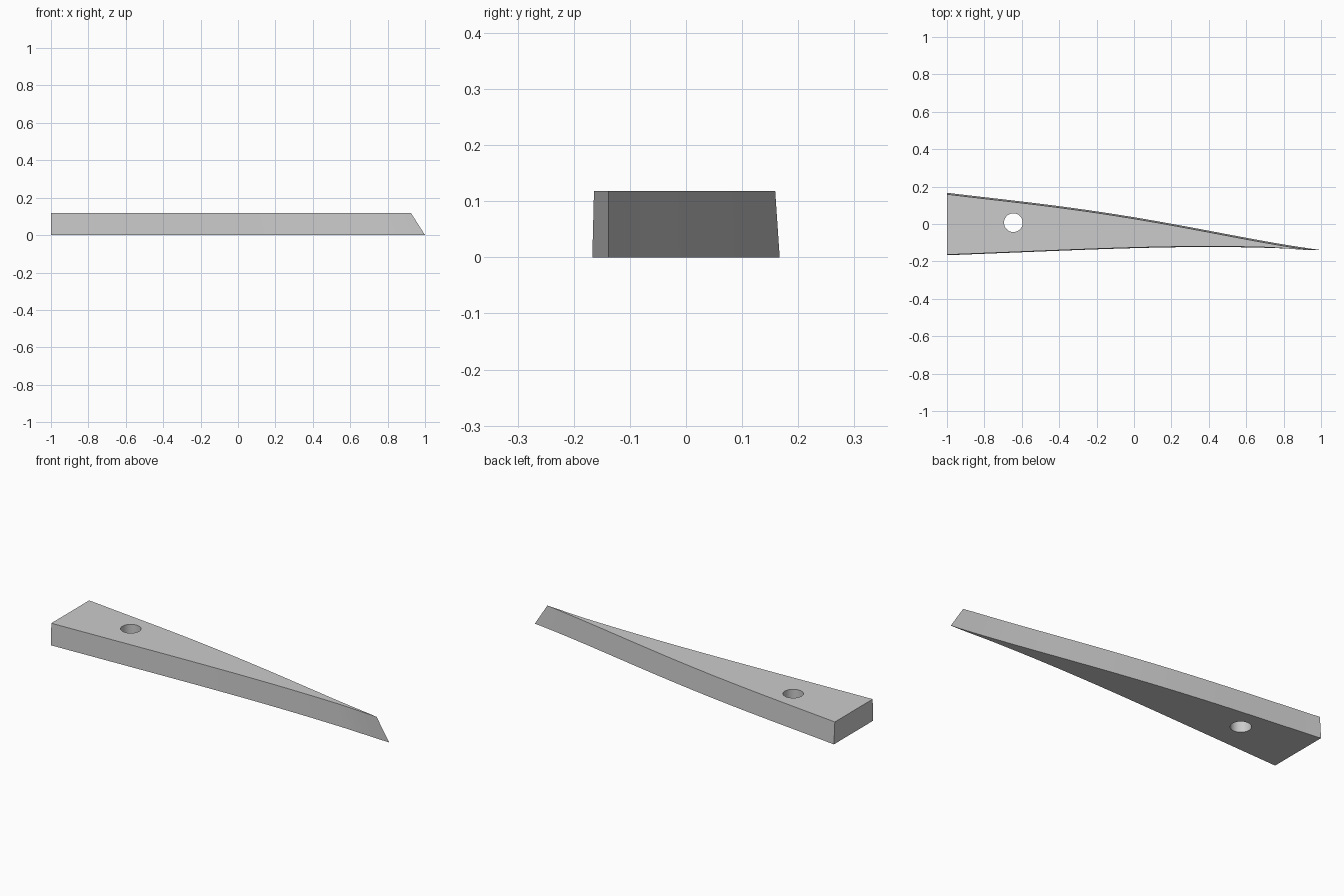
import bpy, bmesh, math

if "Cube" in bpy.data.objects:
    bpy.data.objects.remove(bpy.data.objects["Cube"])

HEIGHT = 0.118
SAMPLES = 32
# front and back edge of the wedge outline: (x, y)
FRONT = [(-1, -.167), (-.5, -.147), (0, -.129), (.4, -.123), (.7, -.127), (1, -.139)]
BACK = [(-1, .167), (-.5, .108), (0, .036), (.4, -.036), (.7, -.092), (1, -.139)]


def curve(points, x):
    """Smooth polynomial through the points."""
    total = 0
    for i, (xi, yi) in enumerate(points):
        term = yi
        for j, (xj, _) in enumerate(points):
            if i != j:
                term *= (x - xj) / (xi - xj)
        total += term
    return total


def outline(tip, front_in, back_in, z):
    """Closed outline, drawn in at the sides and shortened to the tip."""
    xs = [-1 + (tip + 1) * i / SAMPLES for i in range(SAMPLES)]
    tip_y = -.139
    front, back = [], []
    for x in xs:
        f, b = curve(FRONT, x) + front_in, curve(BACK, x) - back_in
        # ease both edges into the shared tip
        w = max(0, (x - tip + .25) / .25) ** 2
        mid = min(f, tip_y) * w + f * (1 - w)
        front.append((x, mid, z))
        back.append((x, max(b, mid + .0005), z))
    return front + [(tip, tip_y, z)] + back[::-1]


# wedge body with drafted sides and a raked knife-edge tip
bm = bmesh.new()
low = [bm.verts.new(p) for p in outline(1, 0, 0, 0)]
high = [bm.verts.new(p) for p in outline(.925, .003, .008, HEIGHT)]
bm.faces.new(low[::-1])
bm.faces.new(high)
n = len(low)
for i in range(n):
    j = (i + 1) % n
    bm.faces.new((low[i], low[j], high[j], high[i]))
bmesh.ops.recalc_face_normals(bm, faces=bm.faces)
mesh = bpy.data.meshes.new("wedge_body")
bm.to_mesh(mesh)
bm.free()
body = bpy.data.objects.new("wedge_body", mesh)
bpy.context.collection.objects.link(body)

grey = bpy.data.materials.new("light_grey")
grey.diffuse_color = (.6, .6, .6, 1)
grey.use_nodes = True
grey.node_tree.nodes["Principled BSDF"].inputs["Base Color"].default_value = grey.diffuse_color
mesh.materials.append(grey)

# round through hole near the wide end
bpy.ops.mesh.primitive_cylinder_add(vertices=48, radius=.05, depth=.4, location=(-.645, .007, .06))
cutter = bpy.context.object
cutter.name = "hole_cutter"
cutter.data.materials.append(grey)
cutter.hide_render = True
cutter.hide_set(True)
hole = body.modifiers.new("hole", 'BOOLEAN')
hole.operation = 'DIFFERENCE'
hole.solver = 'EXACT'
hole.object = cutter

# smooth the curved sides, keep the rims sharp
bpy.ops.object.select_all(action='DESELECT')
bpy.context.view_layer.objects.active = body
body.select_set(True)
bpy.ops.object.modifier_apply(modifier="hole")
bpy.data.objects.remove(cutter)
bpy.ops.object.shade_smooth_by_angle(angle=math.radians(30))
